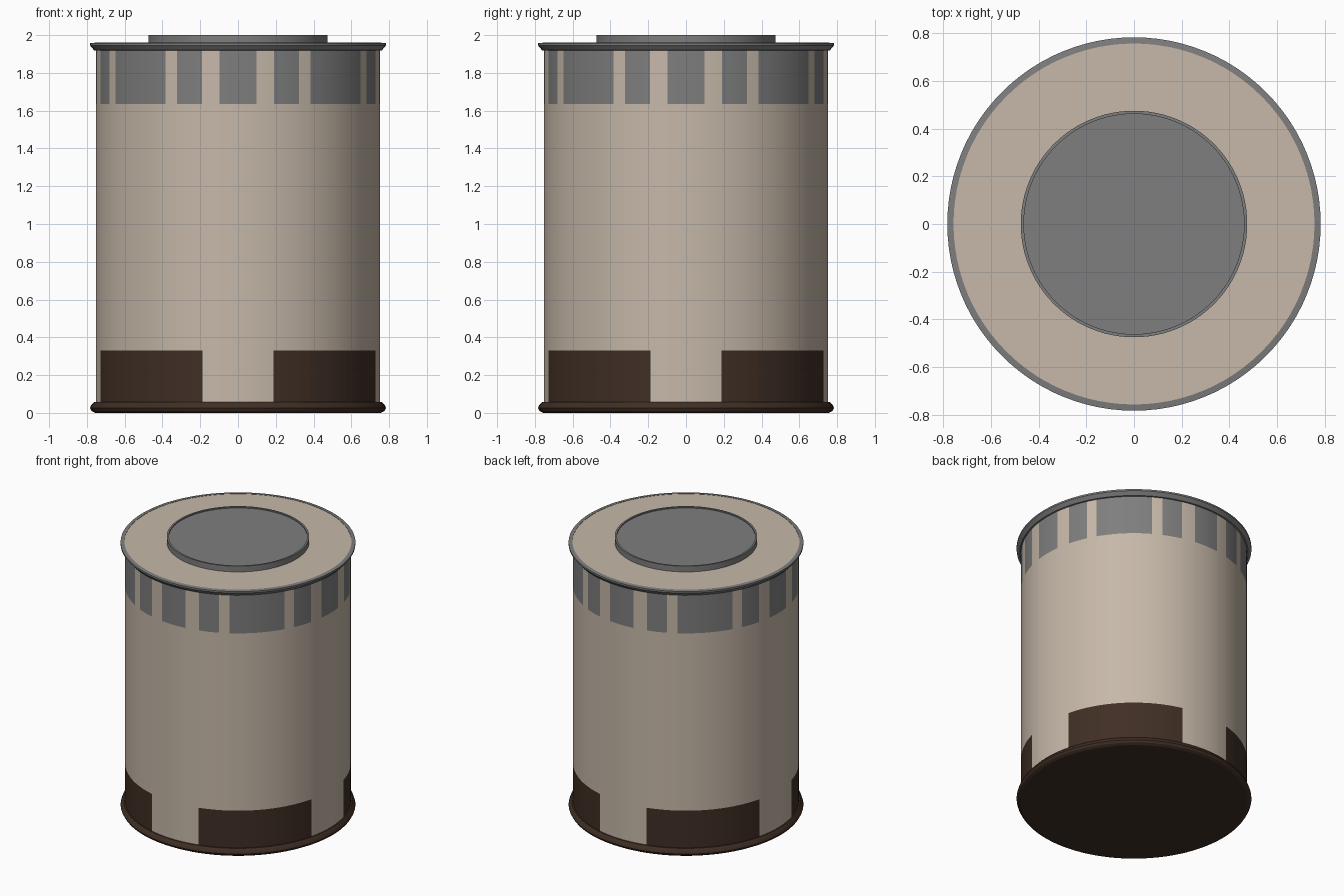
import bpy, bmesh, math

if "Cube" in bpy.data.objects:
    bpy.data.objects.remove(bpy.data.objects["Cube"])


def material(name, rgb):
    m = bpy.data.materials.new(name)
    m.diffuse_color = (*rgb, 1)
    m.use_nodes = True
    m.node_tree.nodes["Principled BSDF"].inputs["Base Color"].default_value = m.diffuse_color
    return m


BEIGE = material("beige", (0.565, 0.480, 0.395))
GRAY = material("gray", (0.205, 0.209, 0.205))
BROWN = material("dark brown", (0.051, 0.028, 0.018))

# Pattern repeats every 90 degrees and mirrors inside each quarter
GRAY_BANDS = [(0, 7.4), (14.7, 25.4), (30.7, 45)]
BROWN_BANDS = [(14.5, 45)]


def fold(a):
    a %= 90
    return min(a, 90 - a)


def inside(a, bands):
    return any(lo < fold(a) < hi for lo, hi in bands)


# Angles: a regular step plus the exact band edges
edges = {e for b in GRAY_BANDS + BROWN_BANDS for e in b}
quarter = {i * 3.75 for i in range(24)} | edges | {90 - e for e in edges if e}
ANGLES = sorted(q * 90 + a for q in range(4) for a in quarter if a < 90)


def lathe(name, profile, mats, rule=None, caps=(False, False)):
    """Revolve (radius, z) points around z; rule(angle, z) picks the material."""
    bm = bmesh.new()
    rings = [[bm.verts.new((r * math.sin(math.radians(a)),
                            -r * math.cos(math.radians(a)), z))
              for a in ANGLES] for r, z in profile]
    n = len(ANGLES)
    for k in range(len(rings) - 1):
        z = (profile[k][1] + profile[k + 1][1]) / 2
        for i in range(n):
            j = (i + 1) % n
            f = bm.faces.new((rings[k][i], rings[k][j],
                              rings[k + 1][j], rings[k + 1][i]))
            nxt = ANGLES[j] if j else 360
            f.material_index = rule((ANGLES[i] + nxt) / 2, z) if rule else 0
    if caps[0]:
        bm.faces.new(rings[0][::-1])
    if caps[1]:
        bm.faces.new(rings[-1])
    me = bpy.data.meshes.new(name)
    bm.to_mesh(me)
    bm.free()
    for m in mats:
        me.materials.append(m)
    ob = bpy.data.objects.new(name, me)
    bpy.context.collection.objects.link(ob)
    bpy.ops.object.select_all(action='DESELECT')
    ob.select_set(True)
    bpy.context.view_layer.objects.active = ob
    bpy.ops.object.shade_smooth_by_angle(angle=math.radians(25))
    return ob


# Wall with gray stripes on top and brown blocks at the foot
def wall_colour(a, z):
    if z > 1.635 and inside(a, GRAY_BANDS):
        return 1
    if z < 0.33 and inside(a, BROWN_BANDS):
        return 2
    return 0


lathe("wall", [(0.753, 0.05), (0.753, 0.33), (0.753, 1.635), (0.753, 1.925)],
      [BEIGE, GRAY, BROWN], wall_colour)

# Base rim with closed underside
lathe("base_rim", [(0.757, 0), (0.775, 0.01), (0.783, 0.025), (0.778, 0.04),
                   (0.762, 0.057), (0.753, 0.057)], [BROWN], caps=(True, False))

# Flared top rim
lathe("top_rim", [(0.753, 1.918), (0.762, 1.92), (0.783, 1.945), (0.783, 1.957),
                  (0.757, 1.96), (0.757, 1.95)], [GRAY])

# Flat lid and raised round cap with a shallow recess
lathe("lid", [(0.757, 1.95), (0.757, 1.958)], [BEIGE], caps=(False, True))
lathe("cap", [(0.475, 1.955), (0.475, 2.0), (0.462, 2.0), (0.462, 1.992)],
      [GRAY], caps=(False, True))
